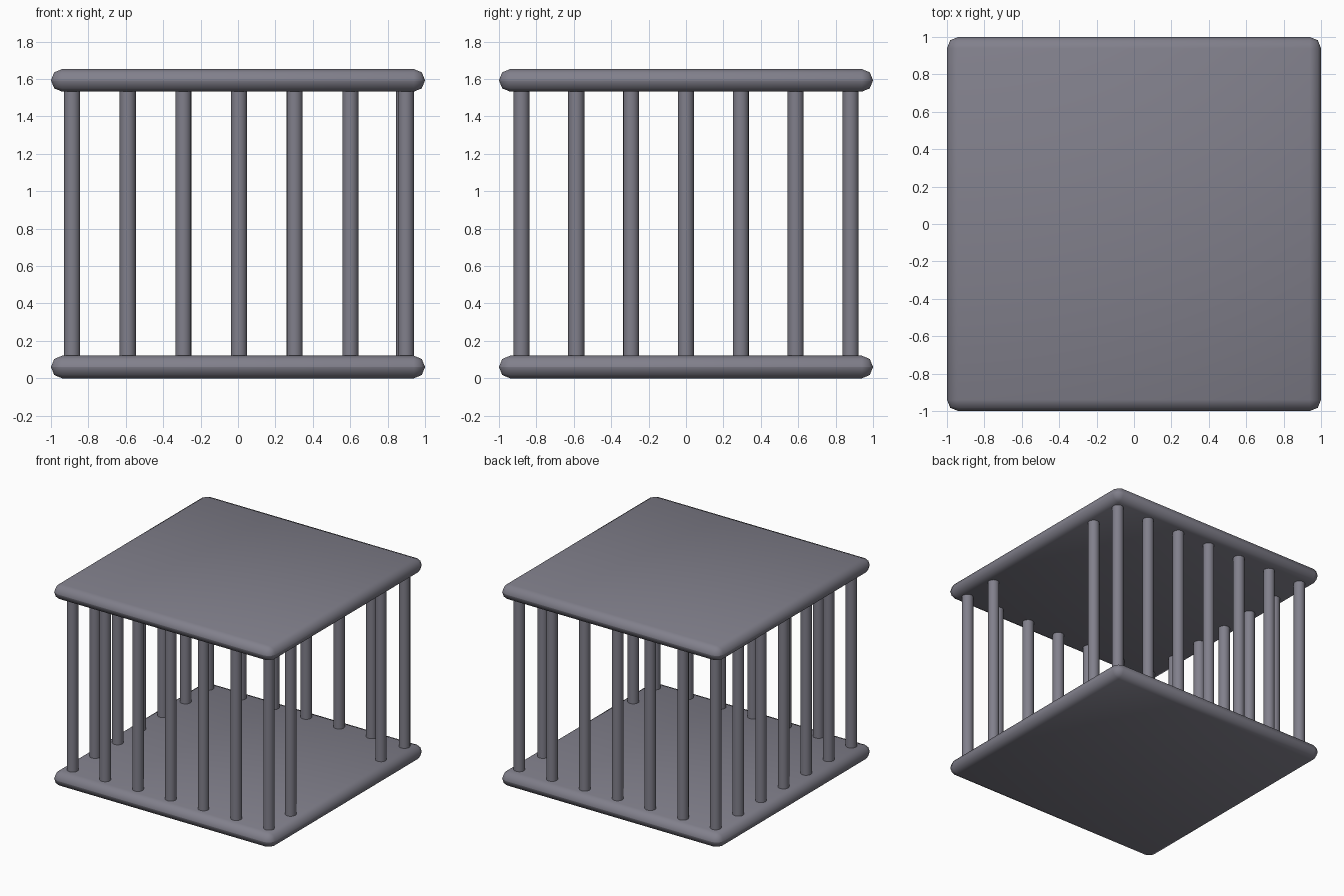
import bpy
import math

if "Cube" in bpy.data.objects:
    bpy.data.objects.remove(bpy.data.objects["Cube"])

# Dark slate paint shared by all parts
slate = bpy.data.materials.new("dark_slate")
slate.diffuse_color = (0.22, 0.215, 0.26, 1)
slate.use_nodes = True
slate.node_tree.nodes["Principled BSDF"].inputs["Base Color"].default_value = slate.diffuse_color


def finish(obj, name, angle):
    obj.name = name
    obj.data.materials.append(slate)
    bpy.ops.object.select_all(action='DESELECT')
    obj.select_set(True)
    bpy.context.view_layer.objects.active = obj
    bpy.ops.object.shade_smooth_by_angle(angle=math.radians(angle))


def plate(name, z):
    # square slab with fully rounded rim
    bpy.ops.mesh.primitive_cube_add(size=1, location=(0, 0, z))
    obj = bpy.context.object
    obj.scale = (2, 2, 0.121)
    bpy.ops.object.transform_apply(location=False, rotation=False, scale=True)
    bevel = obj.modifiers.new("rim", 'BEVEL')
    bevel.width = 0.06
    bevel.segments = 2
    bpy.ops.object.modifier_apply(modifier="rim")
    finish(obj, name, 60)


def bar(name, x, y):
    bpy.ops.mesh.primitive_cylinder_add(vertices=16, radius=0.043, depth=1.46,
                                        location=(x, y, 0.8275))
    finish(bpy.context.object, name, 40)


# Floor and roof
plate("floor_plate", 0.0605)
plate("roof_plate", 1.593)

# Front and back rows, corners included
for i in range(7):
    x = -0.887 + i * 0.2975
    bar(f"front_bar_{i + 1}", x, -0.88)
    bar(f"back_bar_{i + 1}", x, 0.88)

# Side rows; the right side leaves a doorway in the middle
for i in range(1, 6):
    y = -0.88 + i * 0.2933
    bar(f"left_bar_{i}", -0.887, y)
    if i in (1, 5):
        bar(f"right_bar_{i}", 0.889, y)
